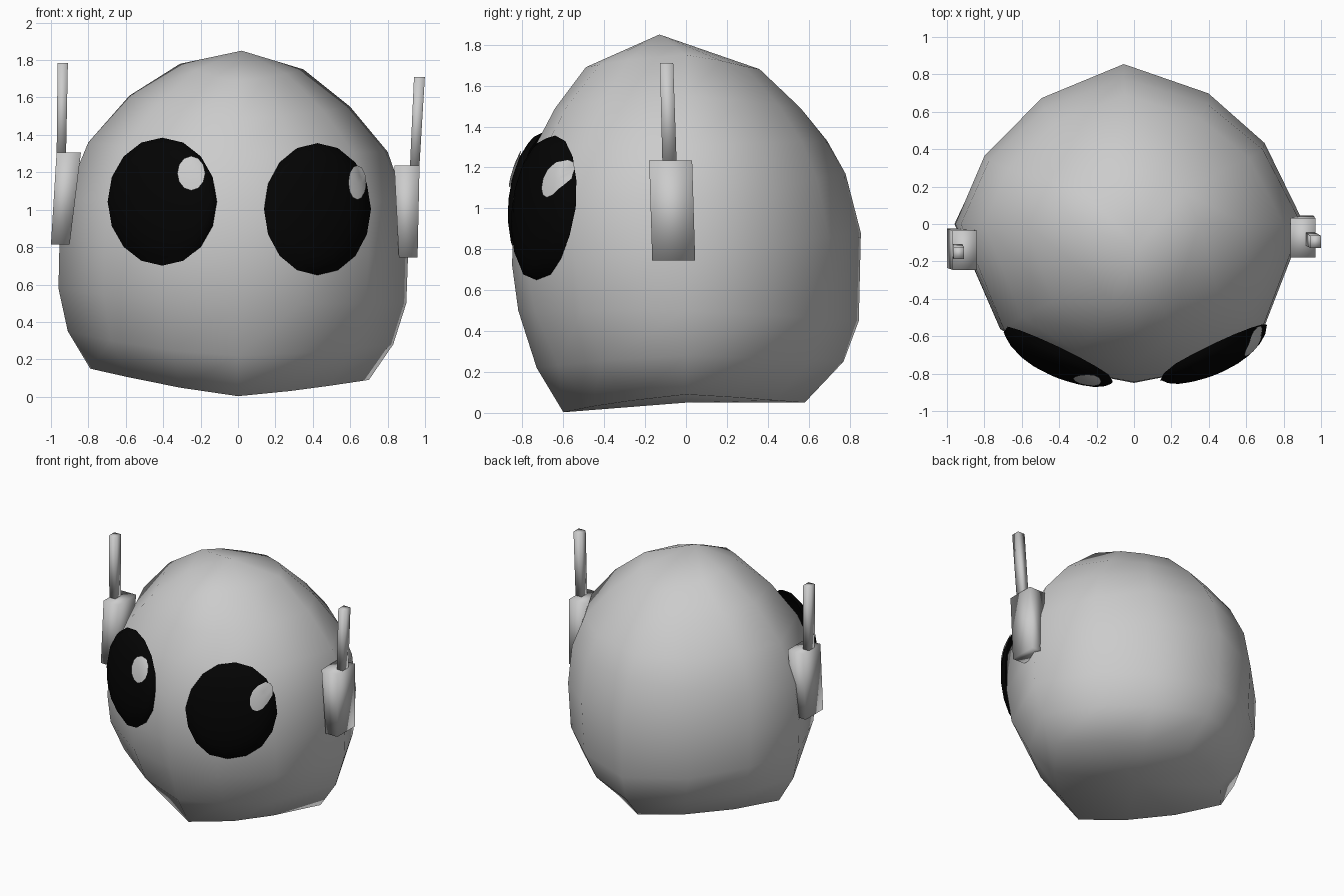
import bpy, bmesh, math
from mathutils import Vector
from mathutils.bvhtree import BVHTree

if "Cube" in bpy.data.objects:
    bpy.data.objects.remove(bpy.data.objects["Cube"])


def material(name, v):
    m = bpy.data.materials.new(name)
    m.diffuse_color = (v, v, v, 1)
    m.use_nodes = True
    m.node_tree.nodes["Principled BSDF"].inputs["Base Color"].default_value = m.diffuse_color
    return m


grey = material("pale grey", 0.6)
black = material("black", 0.001)


def finish(bm, name, mat):
    me = bpy.data.meshes.new(name)
    bm.to_mesh(me)
    ob = bpy.data.objects.new(name, me)
    bpy.context.collection.objects.link(ob)
    me.materials.append(mat)
    bpy.ops.object.select_all(action='DESELECT')
    ob.select_set(True)
    bpy.context.view_layer.objects.active = ob
    bpy.ops.object.shade_smooth()
    return ob


# Head: stacked 12-sided rings, each given by its left, right, front and back point
# (left x, z), (right x, z), (front y, z), (back y, z), share of diamond outline
RINGS = [
    (-.79, .15, .70, .09, -.60, .003, .58, .05, 1),
    (-.91, .35, .83, .28, -.73, .22, .77, .25, .45),
    (-.96, .58, .90, .50, -.82, .50, .845, .45, .15),
    (-.955, .80, .91, .78, -.85, .72, .855, .88, .04),
    (-.925, 1.06, .895, 1.04, -.845, 1.05, .78, 1.17, 0),
    (-.80, 1.36, .80, 1.31, -.74, 1.30, .69, 1.33, 0),
    (-.58, 1.61, .60, 1.55, -.64, 1.49, .56, 1.49, .1),
    (-.31, 1.78, .35, 1.75, -.49, 1.69, .36, 1.68, .4),
]
# Outline of the rounded rings and of the diamond base, anticlockwise from the right
ROUND = [(1, 0), (.77, .51), (.44, .82), (-.06, 1), (-.52, .79), (-.84, .43),
         (-1, 0), (-.75, -.67), (-.38, -.925), (0, -1), (.38, -.925), (.77, -.65)]
DIAMOND = [(1, 0), (.7, .42), (.37, .74), (0, 1), (-.38, .76), (-.73, .42),
           (-1, 0), (-.74, -.42), (-.39, -.75), (0, -1), (.4, -.77), (.7, -.46)]
SEG = 12
head = bmesh.new()
loops = []
for xl, zl, xr, zr, yf, zf, yb, zb, d in RINGS:
    loop = []
    for p, q in zip(ROUND, DIAMOND):
        c, s = Vector(p).lerp(Vector(q), d)
        x, zx = (c * xr, zr) if c > 0 else (-c * xl, zl)
        y, zy = (s * yb, zb) if s > 0 else (-s * yf, zf)
        w = abs(c) ** (2 - .75 * d)
        loop.append(head.verts.new((x, y, zx * w + zy * (1 - w))))
    loops.append(loop)
bottom = head.verts.new((-.03, 0, .05))
top = head.verts.new((.02, -.13, 1.85))
for i in range(SEG):
    j = (i + 1) % SEG
    for lo, hi in zip(loops, loops[1:]):
        head.faces.new((lo[i], lo[j], hi[j], hi[i]))
    head.faces.new((loops[-1][i], loops[-1][j], top))
    head.faces.new((loops[0][j], loops[0][i], bottom))
bmesh.ops.recalc_face_normals(head, faces=head.faces[:])
tree = BVHTree.FromBMesh(head)
finish(head, "head", grey)


def patch(name, mat, centre, size, depth, segs=16, rings=6):
    """Oval disc in x-z, dropped on to the surface y = depth(x, z)."""
    bm = bmesh.new()

    def vert(k, i):
        r, a = math.sin(k / rings * math.pi / 2), 2 * math.pi * i / segs
        x = centre[0] + size[0] * r * math.cos(a)
        z = centre[1] + size[1] * r * math.sin(a)
        return bm.verts.new((x, depth(x, z), z))
    mid = vert(0, 0)
    ls = [[vert(k, i) for i in range(segs)] for k in range(1, rings + 1)]
    for i in range(segs):
        j = (i + 1) % segs
        bm.faces.new((mid, ls[0][i], ls[0][j]))
        for a, b in zip(ls, ls[1:]):
            bm.faces.new((a[i], b[i], b[j], a[j]))
    return finish(bm, name, mat)


# Eyes: domed ovals turned outwards and laid over the head, each with a pale glint
def eye(side, centre, size, back, glint_centre, glint_size):
    def dome(x, z):
        hit = tree.ray_cast(Vector((x, -3, z)), Vector((0, 1, 0)))[0]
        r2 = ((x - centre[0]) / size[0]) ** 2 + ((z - centre[1]) / size[1]) ** 2
        out = abs(x) - abs(centre[0])
        plane = back + .475 * out + .1 * (z - centre[1])
        bulge = (.13 + .1 * out) * max(0, 1 - r2) ** .45
        return min(plane - bulge, hit.y - 0.018)
    patch(side + "_eye", black, centre, size, dome)
    patch(side + "_eye_glint", grey, glint_centre, glint_size,
          lambda x, z: dome(x, z) - 0.009, 12, 3)


eye("left", (-.405, 1.043), (.292, .342), -.69, (-.25, 1.195), (.075, .092))
eye("right", (.425, 1.003), (.286, .353), -.675, (.638, 1.145), (.048, .092))


# Ear pods and antennae: tapered blocks between a bottom and a top rectangle
def block(name, low, low_size, high, high_size):
    bm = bmesh.new()
    bmesh.ops.create_cube(bm, size=1)
    for v in bm.verts:
        c, s = (high, high_size) if v.co.z > 0 else (low, low_size)
        v.co = Vector((c[0] + v.co.x * s[0], c[1] + v.co.y * s[1], c[2]))
    return finish(bm, name, grey)


block("left_ear_pod", (-.95, -.13, .815), (.10, .21), (-.905, -.14, 1.305), (.13, .21))
block("left_antenna", (-.945, -.14, 1.27), (.05, .07), (-.937, -.155, 1.785), (.055, .065))
block("right_ear_pod", (.91, -.06, .745), (.10, .21), (.903, -.075, 1.235), (.135, .21))
block("right_antenna", (.943, -.08, 1.20), (.05, .07), (.97, -.095, 1.71), (.058, .065))
